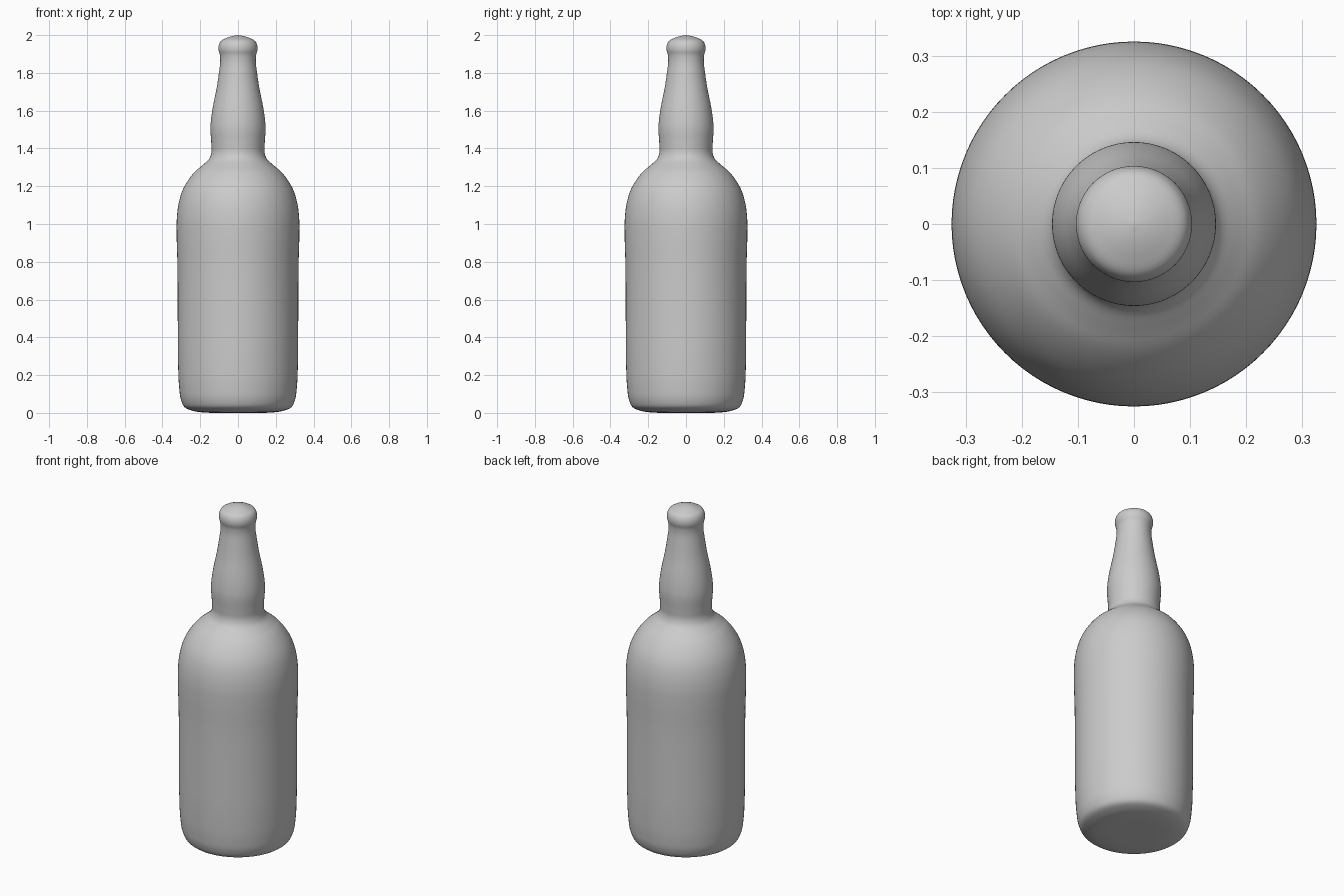
import bpy, bmesh, math
from mathutils import Vector

if "Cube" in bpy.data.objects:
    bpy.data.objects.remove(bpy.data.objects["Cube"])

SEGMENTS = 96
STEPS = 4

# Bottle silhouette as (radius, height), base to capped tip
profile = [Vector(p) for p in [
    (0, 0), (0.1, 0), (0.19, 0.003), (0.24, 0.011), (0.284, 0.031), (0.302, 0.07),
    (0.311, 0.13), (0.317, 0.25), (0.319, 0.5), (0.321, 0.8), (0.325, 0.95),
    (0.324, 1.03), (0.314, 1.11), (0.293, 1.18), (0.262, 1.235), (0.225, 1.28),
    (0.185, 1.314), (0.152, 1.346), (0.141, 1.375), (0.141, 1.42), (0.146, 1.51),
    (0.142, 1.56), (0.133, 1.62), (0.114, 1.715), (0.101, 1.8), (0.094, 1.865),
    (0.096, 1.895), (0.103, 1.922), (0.102, 1.945), (0.092, 1.967), (0.06, 1.985),
    (0.03, 1.995), (0, 2.0)]]


def smooth_profile(pts, steps):
    """Chord-length Hermite curve through the points."""
    n = len(pts)
    d = [(pts[i + 1] - pts[i]).length for i in range(n - 1)]
    v = [(pts[i + 1] - pts[i]) / d[i] for i in range(n - 1)]
    tan = [v[0]] + [(v[i - 1] * d[i] + v[i] * d[i - 1]) / (d[i - 1] + d[i])
                    for i in range(1, n - 1)] + [v[-1]]
    out = []
    for i in range(n - 1):
        for k in range(steps):
            t = k / steps
            out.append(pts[i] * (2*t**3 - 3*t**2 + 1) + pts[i + 1] * (3*t**2 - 2*t**3)
                       + tan[i] * d[i] * (t**3 - 2*t**2 + t)
                       + tan[i + 1] * d[i] * (t**3 - t**2))
    return out + [pts[-1]]


# Revolve the silhouette round the z axis
bm = bmesh.new()
verts = [bm.verts.new((max(p.x, 0), 0, max(p.y, 0))) for p in smooth_profile(profile, STEPS)]
edges = [bm.edges.new(pair) for pair in zip(verts, verts[1:])]
bmesh.ops.spin(bm, geom=verts + edges, cent=(0, 0, 0), axis=(0, 0, 1),
               angle=math.tau, steps=SEGMENTS, use_merge=False)
bmesh.ops.remove_doubles(bm, verts=bm.verts, dist=0.00005)
bmesh.ops.recalc_face_normals(bm, faces=bm.faces)
for f in bm.faces:
    f.smooth = True

mesh = bpy.data.meshes.new("bottle")
bm.to_mesh(mesh)
bm.free()
bottle = bpy.data.objects.new("bottle", mesh)
bpy.context.collection.objects.link(bottle)
